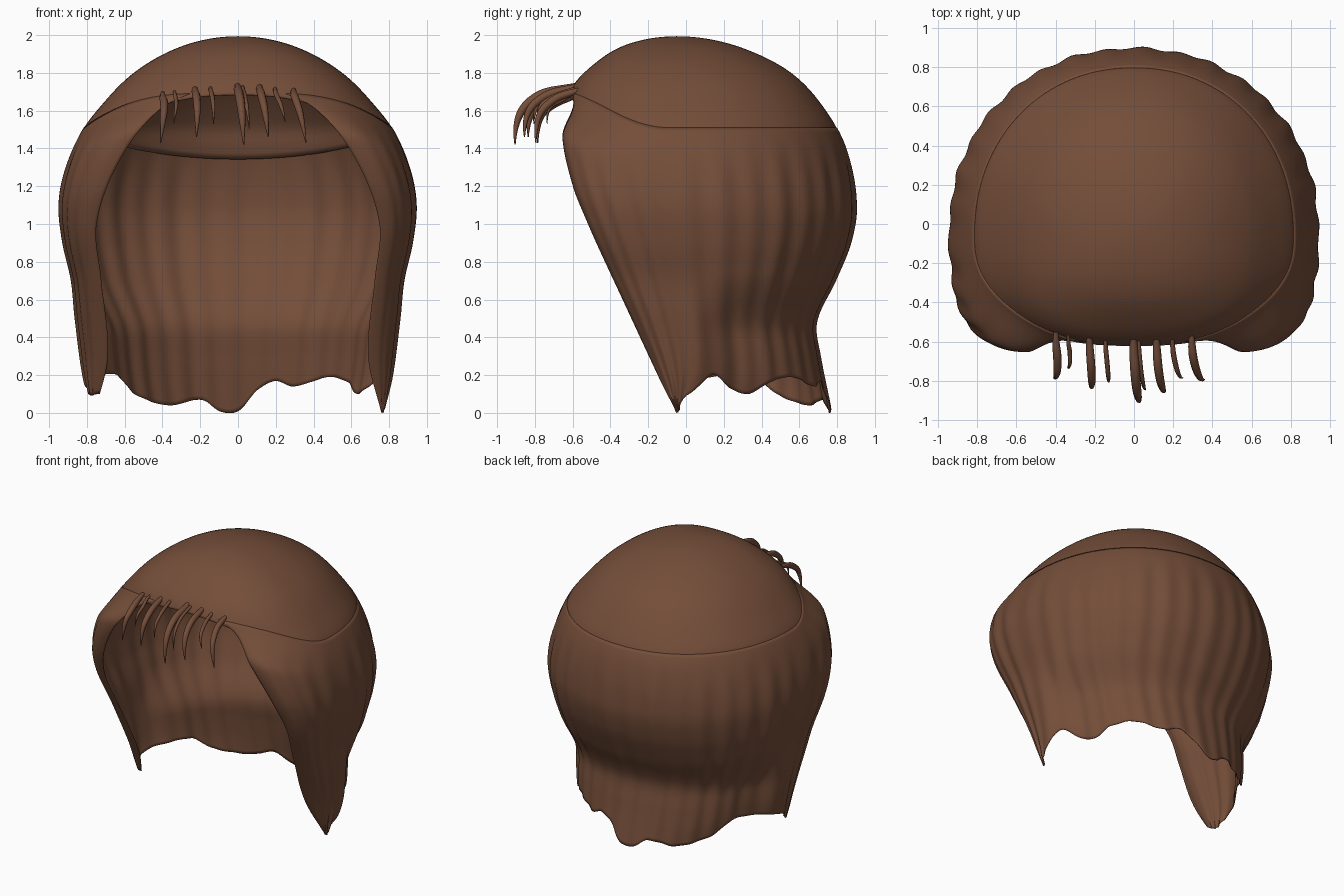
import bpy
from math import sin, cos, pi, sqrt

if "Cube" in bpy.data.objects:
    bpy.data.objects.remove(bpy.data.objects["Cube"], do_unlink=True)

BROWN = (0.175, 0.075, 0.041, 1)
hair = bpy.data.materials.new("warm brown")
hair.use_nodes = True
hair.diffuse_color = BROWN
bsdf = hair.node_tree.nodes["Principled BSDF"]
bsdf.inputs["Base Color"].default_value = BROWN
bsdf.inputs["Roughness"].default_value = 0.8


def spline(points):
    """Smooth function through (key, value) points."""
    p = sorted(points)
    n = len(p)
    slope = []
    for i in range(n):
        a, b = p[max(i - 1, 0)], p[min(i + 1, n - 1)]
        slope.append((b[1] - a[1]) / (b[0] - a[0]))

    def f(k):
        k = min(max(k, p[0][0]), p[-1][0])
        i = 0
        while i < n - 2 and k > p[i + 1][0]:
            i += 1
        h = p[i + 1][0] - p[i][0]
        t = (k - p[i][0]) / h
        a, b = p[i][1], p[i + 1][1]
        return (a * (1 + 2 * t) * (1 - t) ** 2 + b * t * t * (3 - 2 * t)
                + h * t * (1 - t) * (slope[i] * (1 - t) - slope[i + 1] * t))
    return f


def by_height(points):
    """Profile by height, keyed so that it closes roundly at the crown."""
    f = spline([(sqrt(2 - z), v) for z, v in points])
    return lambda z: f(sqrt(max(2 - z, 0)))


# Profiles: half width, back, front edge, widest line and opening half width
width = by_height([(2, 0), (1.95, .29), (1.8, .56), (1.65, .71), (1.5, .825), (1.3, .91),
                   (1.1, .945), (.9, .925), (.7, .88), (.5, .86), (.2, .82), (0, .77)])
back = by_height([(2, -.05), (1.93, .32), (1.8, .565), (1.6, .745), (1.4, .85), (1.1, .9),
                  (.9, .87), (.7, .79), (.48, .69), (.3, .71), (0, .77)])
front = by_height([(2, -.05), (1.95, -.33), (1.85, -.49), (1.75, -.59), (1.65, -.635),
                   (1.45, -.655), (1.2, -.6), (1, -.52), (.8, -.43), (.5, -.29), (.2, -.15), (0, -.05)])
middle = by_height([(2, -.05), (1.4, -.06), (.8, -.02), (.4, .03), (.2, .03), (0, -.03)])
opening = by_height([(1.72, .18), (1.62, .4), (1.35, .62), (1, .75), (.7, .725), (.3, .69), (0, .76)])

# Ragged lower hem, from the right front edge round the back to the left
hem = spline([(-1, .1), (-.75, .1), (-.62, .18), (-.46, .2), (-.37, .1), (-.23, .04), (-.11, .07),
              (-.055, .01), (0, .01), (.055, .12), (.11, .17), (.17, .14), (.3, .19), (.4, .16),
              (.47, .1), (.53, .13), (.59, .2), (.65, .09), (.74, .01), (1, .01)])
SIDE = .65
ROUND = .8


def ease(t):
    t = min(max(t, 0), 1)
    return t * t * (3 - 2 * t)


def brow(x, z):
    """Depth of the closed crown's front at a given x and height."""
    c = min(max(x / max(width(z), .001), 0), 1) ** (1 / ROUND)
    return middle(z) + (front(z) - middle(z)) * sqrt(1 - c * c) ** ROUND


def shell(s, z, cling):
    """Point on the hair: s = 0 at the back, 1 or -1 at the front.
    cling = None closes the front, else it pulls the locks onto the crown."""
    a = abs(s)
    w, yc = width(z), middle(z)
    if a < SIDE:
        ang = a / SIDE * pi / 2
        pinch = 1 - .13 * ease((.75 - z) / .35) * ease((SIDE - a) / .15)
        x = w * pinch * sin(ang) ** .95
        y = yc + (back(z) - yc) * cos(ang) ** .95
    else:
        ang = (a - SIDE) / (1 - SIDE) * pi / 2
        xe = 0 if cling is None else min(opening(z), w)
        x = xe + (w - xe) * max(cos(ang), 0) ** ROUND
        y = yc + (front(z) - yc) * sin(ang) ** ROUND
        if cling:
            y += (brow(x, z) - y) * cling
    return (x if s > 0 else -x), y


def sheet(name, cols, rows, point, thickness):
    verts = [point(-1 + 2 * i / cols, j / rows) for j in range(rows + 1) for i in range(cols + 1)]
    n = cols + 1
    faces = [(j * n + i, (j + 1) * n + i, (j + 1) * n + i + 1, j * n + i + 1)
             for j in range(rows) for i in range(cols)]
    mesh = bpy.data.meshes.new(name)
    mesh.from_pydata(verts, [], faces)
    mesh.materials.append(hair)
    ob = bpy.data.objects.new(name, mesh)
    bpy.context.collection.objects.link(ob)
    weld = ob.modifiers.new("Weld", 'WELD')
    weld.merge_threshold = .0005
    solid = ob.modifiers.new("Thickness", 'SOLIDIFY')
    solid.thickness = thickness
    solid.offset = 1
    mesh.shade_smooth()


# Crown cap, whose back rim tucks inside the long hair
def cap_point(s, v):
    a = abs(s)
    rim = 1.35 + .13 * ease(a / SIDE) + .21 * ease((a - SIDE) / (1 - SIDE))
    z = 2 - (2 - rim) * (1 - cos(v * pi / 2))
    x, y = shell(s, z, None)
    k = 1 - .03 * ease((1.53 - z) / .12)
    return x * k, y * k, z - .006


sheet("crown_cap", 128, 32, cap_point, .006)


# Long hair round the sides and back, with soft vertical locks
def skirt_point(s, v):
    top = 1.51 + .18 * ease((abs(s) - SIDE) / (1 - SIDE))
    z = top + (hem(s) - top) * v
    x, y = shell(s, z, 1 - ease(v * 7))
    fade = ease(v * 4) * ease((1 - abs(s)) * 4)
    wave = sin(s * 82) + .5 * sin(s * 47 + 1)
    k = .998 + .006 * wave * fade
    return x * k, y * k, z


sheet("long_hair", 240, 64, skirt_point, .006)


# Fringe: thin tapered strands arching forward (tip x, tip y, tip z, radius)
strands = [(-.41, -.78, 1.43, .022), (-.34, -.73, 1.53, .012), (-.22, -.83, 1.46, .022),
           (-.13, -.8, 1.53, .013), (.03, -.9, 1.42, .025), (.06, -.84, 1.5, .012),
           (.16, -.85, 1.46, .023), (.25, -.78, 1.54, .014), (.36, -.79, 1.43, .022)]
for number, (x, y, z, r) in enumerate(strands):
    curve = bpy.data.curves.new("fringe_strand", 'CURVE')
    curve.dimensions = '3D'
    curve.bevel_depth = r
    curve.bevel_resolution = 2
    curve.resolution_u = 8
    curve.use_fill_caps = True
    root = x * .9 - .03
    drop = root * root * .3
    path = [(root, -.55, 1.74 - drop, .5), (root, -.61, 1.72 - drop, .9),
            (root + .01, y * .8 - .07, 1.69 - drop, 1),
            ((root + x) / 2 + .01, y - .01, (z + 1.64) / 2 + .03, .8), (x, y - .005, z, .12)]
    line = curve.splines.new('NURBS')
    line.points.add(len(path) - 1)
    line.order_u = 3
    line.use_endpoint_u = True
    for p, (px, py, pz, rad) in zip(line.points, path):
        p.co = (px, py, pz, 1)
        p.radius = rad
    curve.materials.append(hair)
    ob = bpy.data.objects.new(f"fringe_strand_{number + 1}", curve)
    bpy.context.collection.objects.link(ob)
